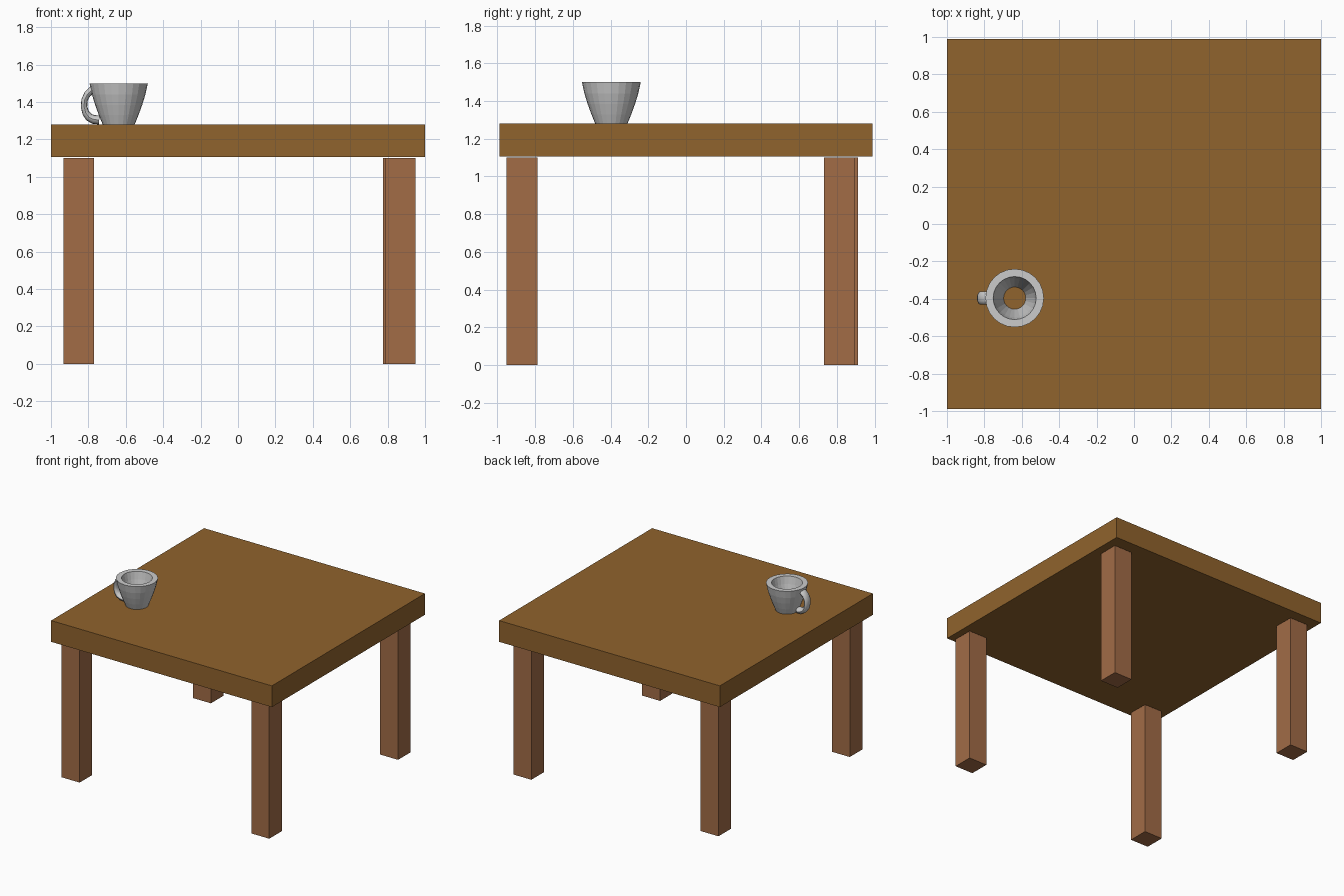
import bpy, bmesh, math
from mathutils import Vector

if "Cube" in bpy.data.objects:
    bpy.data.objects.remove(bpy.data.objects["Cube"])


def material(name, color):
    m = bpy.data.materials.new(name)
    m.diffuse_color = (*color, 1)
    m.use_nodes = True
    m.node_tree.nodes["Principled BSDF"].inputs["Base Color"].default_value = m.diffuse_color
    return m


def finish(bm, name, mat=None):
    bmesh.ops.recalc_face_normals(bm, faces=bm.faces[:])
    me = bpy.data.meshes.new(name)
    bm.to_mesh(me)
    bm.free()
    ob = bpy.data.objects.new(name, me)
    bpy.context.collection.objects.link(ob)
    if mat:
        me.materials.append(mat)
    return ob


def box(name, lo, hi, mat):
    bm = bmesh.new()
    bmesh.ops.create_cube(bm, size=1)
    for v in bm.verts:
        v.co = [(a + b) / 2 + c * (b - a) for a, b, c in zip(lo, hi, v.co)]
    return finish(bm, name, mat)


def bridge(bm, a, b):
    n = len(a)
    for i in range(n):
        bm.faces.new((a[i], a[(i + 1) % n], b[(i + 1) % n], b[i]))


top_wood = material("top_wood", (0.28, 0.125, 0.026))
leg_wood = material("leg_wood", (0.36, 0.15, 0.062))

# Table top
box("table_top", (-1, -0.99, 1.106), (1, 0.99, 1.28), top_wood)

# Legs, each placed by its lower corner
W = 0.163
for name, x, y in (("front_left_leg", -0.932, -0.951),
                   ("front_right_leg", 0.786, -0.951),
                   ("back_left_leg", -0.932, 0.748),
                   ("back_right_leg", 0.775, 0.732)):
    box(name, (x, y, 0), (x + W, y + W, 1.1), leg_wood)

# Cup: thick tapered wall, open at the bottom
CX, CY, SIDES = -0.638, -0.396, 24
profile = [(0.085, 1.279), (0.106, 1.33), (0.126, 1.385), (0.143, 1.44), (0.156, 1.5),
           (0.115, 1.5), (0.103, 1.44), (0.088, 1.385), (0.073, 1.33), (0.059, 1.279)]
bm = bmesh.new()
rings = []
for r, z in profile:
    rings.append([bm.verts.new((CX + r * math.cos(2 * math.pi * i / SIDES),
                                CY + r * math.sin(2 * math.pi * i / SIDES), z))
                  for i in range(SIDES)])
for k in range(len(rings)):
    bridge(bm, rings[k], rings[(k + 1) % len(rings)])
finish(bm, "cup")

# Handle: oval section swept along a C-shaped path (x, z, half thickness)
path = [(-0.755, 1.468, 0.020), (-0.783, 1.462, 0.020), (-0.806, 1.441, 0.018),
        (-0.821, 1.41, 0.017), (-0.823, 1.375, 0.017), (-0.814, 1.342, 0.019),
        (-0.796, 1.318, 0.022), (-0.771, 1.307, 0.024), (-0.742, 1.304, 0.024)]
N = 12
bm = bmesh.new()
rings = []
for k, (x, z, t) in enumerate(path):
    p, q = path[max(k - 1, 0)], path[min(k + 1, len(path) - 1)]
    d = Vector((q[0] - p[0], 0, q[1] - p[1])).normalized()
    normal = Vector((-d.z, 0, d.x))
    rings.append([bm.verts.new(Vector((x, CY, z))
                               + normal * t * math.cos(2 * math.pi * i / N)
                               + Vector((0, 0.035, 0)) * math.sin(2 * math.pi * i / N))
                  for i in range(N)])
for a, b in zip(rings, rings[1:]):
    bridge(bm, a, b)
bm.faces.new(rings[0])
bm.faces.new(rings[-1])
handle = finish(bm, "cup_handle")
bpy.context.view_layer.objects.active = handle
handle.select_set(True)
bpy.ops.object.shade_smooth_by_angle(angle=math.radians(40))
